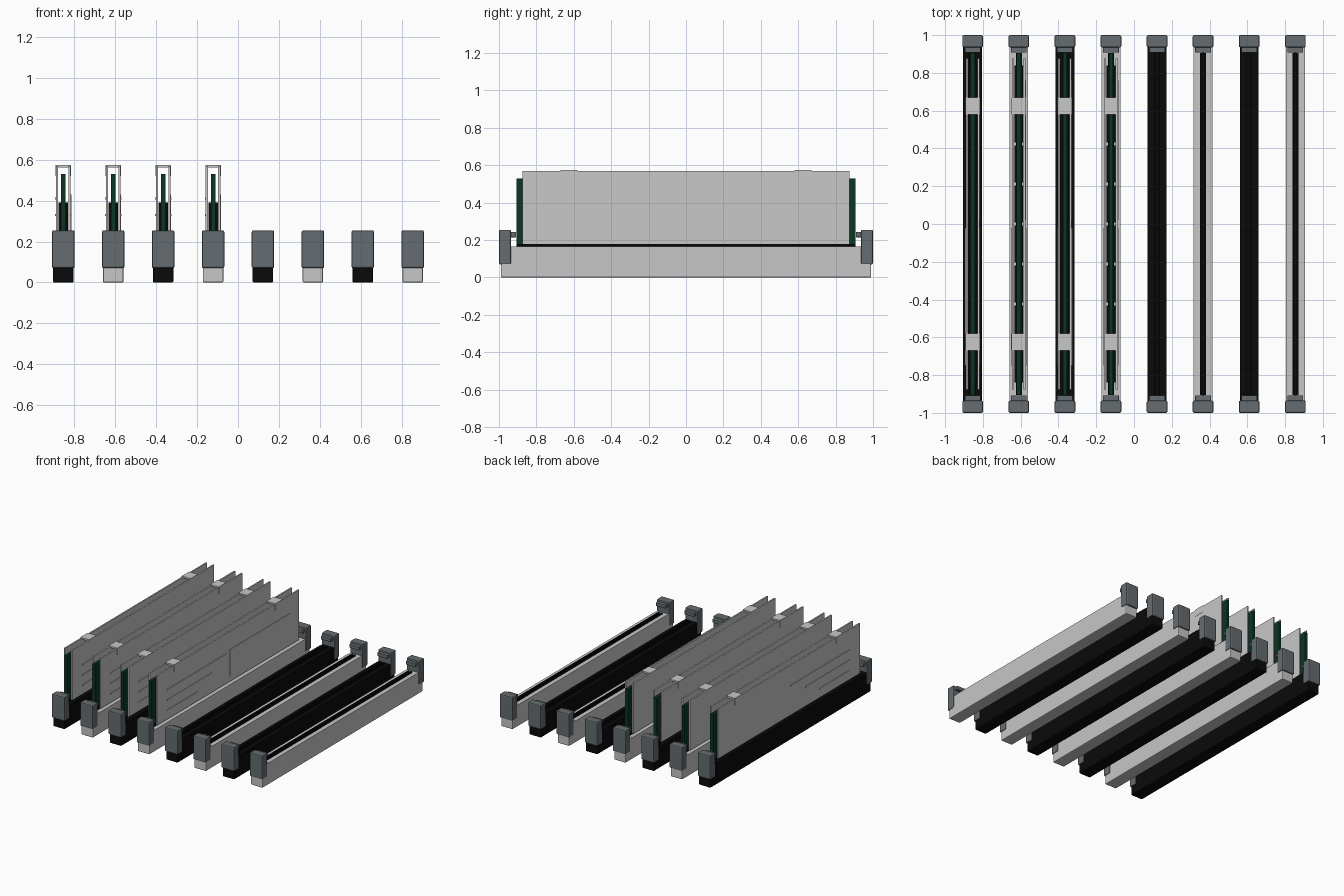
import bpy, bmesh

if "Cube" in bpy.data.objects:
    bpy.data.objects.remove(bpy.data.objects["Cube"], do_unlink=True)


def material(name, r, g, b):
    m = bpy.data.materials.new(name)
    m.use_nodes = True
    m.diffuse_color = (r, g, b, 1)
    m.node_tree.nodes["Principled BSDF"].inputs["Base Color"].default_value = (r, g, b, 1)
    return m


BLACK = material("black_plastic", 0.003, 0.003, 0.003)
LIGHT = material("light_plastic", 0.58, 0.57, 0.58)
GREY = material("latch_grey", 0.13, 0.15, 0.16)
GREEN = material("board_green", 0.003, 0.038, 0.017)
METAL = material("spreader_metal", 0.58, 0.58, 0.58)


def finish(name, bm, mat, bevel):
    bmesh.ops.recalc_face_normals(bm, faces=bm.faces[:])
    mesh = bpy.data.meshes.new(name)
    bm.to_mesh(mesh)
    bm.free()
    mesh.materials.append(mat)
    obj = bpy.data.objects.new(name, mesh)
    bpy.context.collection.objects.link(obj)
    if bevel:
        mod = obj.modifiers.new("edge", "BEVEL")
        mod.width = bevel
        mod.segments = 2
        mod.limit_method = "ANGLE"
    return obj


def add_box(bm, x, y, z):
    """Adds a box spanning the (low, high) pairs."""
    made = bmesh.ops.create_cube(bm, size=1)["verts"]
    for v in made:
        for axis, (low, high) in enumerate((x, y, z)):
            v.co[axis] = high if v.co[axis] > 0 else low


def boxes(name, mat, spans, bevel=0):
    bm = bmesh.new()
    for span in spans:
        add_box(bm, *span)
    return finish(name, bm, mat, bevel)


def around(cx, low, high, side):
    """Span between two offsets on one side of a centre."""
    return tuple(sorted((cx + side * low, cx + side * high)))


def mid(cx, half):
    return (cx - half, cx + half)


SIDES = (-1, 1)
END = 0.905          # half length of the groove


def slot(cx, mat):
    # grooved body, solid ends that carry the latches
    boxes("slot_foot", mat, [(mid(cx, 0.05), mid(0, 0.99), (0, 0.08))], 0.006)
    walls = [(around(cx, 0.016, 0.05, s), mid(0, END), (0.07, 0.167)) for s in SIDES]
    ends = [(mid(cx, 0.05), around(0, END, 0.96, s), (0.07, 0.165)) for s in SIDES]
    boxes("slot_walls", mat, walls + ends)
    # black contact insert with a narrow channel
    rails = [(around(cx, 0.007, 0.016, s), mid(0, END), (0.08, 0.179)) for s in SIDES]
    floor = [(mid(cx, 0.007), mid(0, END), (0.08, 0.12))]
    boxes("contact_insert", BLACK, rails + floor)
    # end latches with inward hooks
    for s in SIDES:
        boxes("latch", GREY, [(mid(cx, 0.055), around(0, 0.935, 1.0, s), (0.07, 0.255))], 0.008)
        boxes("latch_hook", GREY,
              [(mid(cx, 0.042), around(0, 0.908, 0.945, s), (0.215, 0.243))], 0.003)


def memory_module(cx):
    boxes("circuit_board", GREEN, [(mid(cx, 0.011), mid(0, END), (0.13, 0.53))])
    # chips on both faces
    chips = []
    for s in SIDES:
        for i in range(8):
            chips.append((around(cx, 0.01, 0.023, s), mid((i - 3.5) * 0.212, 0.098), (0.25, 0.39)))
    boxes("memory_chips", BLACK, chips)
    # spreader plates with ribs, and a raised panel on one side
    for s in SIDES:
        boxes("spreader_plate", METAL, [(around(cx, 0.025, 0.036, s), mid(0, 0.875), (0.18, 0.57))])
        ribs = [(around(cx, 0.035, 0.040, s), (-0.75, -0.02 - 0.18 * i), mid(0.41 - 0.08 * i, 0.005))
                for i in range(3)]
        boxes("spreader_ribs", METAL, ribs)
    boxes("spreader_panel", METAL, [(around(cx, 0.035, 0.039, 1), (0.02, 0.76), (0.22, 0.43))])
    # bridging clips over the top
    clips = []
    for s in SIDES:
        span = mid(s * 0.625, 0.045)
        clips.append((mid(cx, 0.037), span, (0.562, 0.575)))
        clips += [(around(cx, 0.034, 0.038, t), span, (0.52, 0.575)) for t in SIDES]
    boxes("spreader_clips", METAL, clips)


for i in range(8):
    centre = (i - 3.5) * 0.244
    slot(centre, LIGHT if i % 2 else BLACK)
    if i < 4:
        memory_module(centre)
